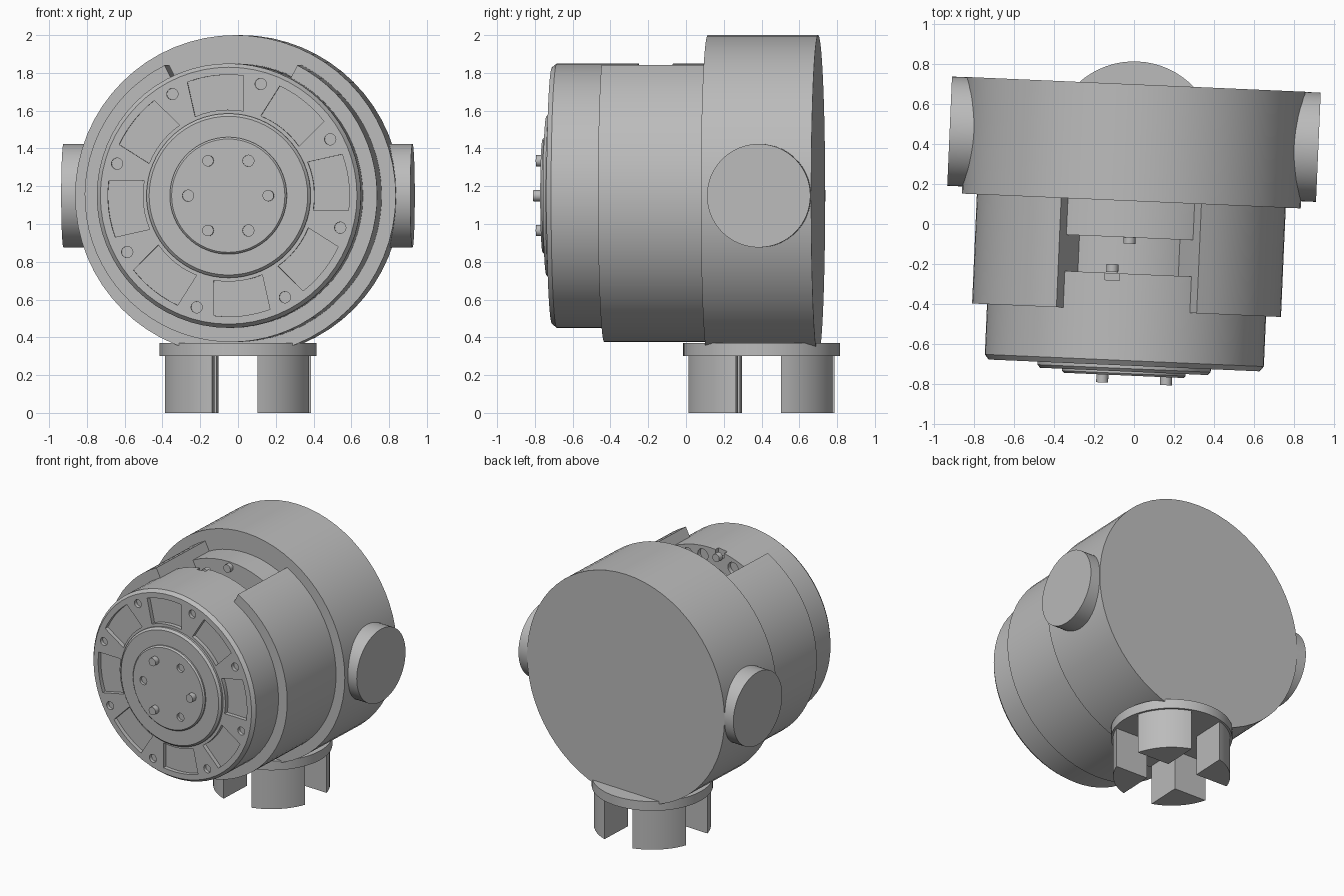
import bpy, bmesh
from math import pi, radians, sin, cos
from mathutils import Matrix

cube = bpy.data.objects.get("Cube")
if cube:
    bpy.data.objects.remove(cube, do_unlink=True)

grey = bpy.data.materials.new("plain_grey")
grey.use_nodes = True
grey.diffuse_color = (0.5, 0.5, 0.5, 1)
grey.node_tree.nodes["Principled BSDF"].inputs["Base Color"].default_value = (0.5, 0.5, 0.5, 1)

TURN = Matrix.Rotation(radians(-2.5), 4, 'Z')
BODY = Matrix.Translation((0, 0.425, 1.15)) @ TURN
FOOT = Matrix.Translation((0, 0.4, 0)) @ TURN
SEGS = 64


def finish(name, bm, frame):
    bmesh.ops.remove_doubles(bm, verts=bm.verts, dist=1e-5)
    bmesh.ops.recalc_face_normals(bm, faces=bm.faces)
    bm.transform(frame)
    mesh = bpy.data.meshes.new(name)
    bm.to_mesh(mesh)
    bm.free()
    mesh.materials.append(grey)
    obj = bpy.data.objects.new(name, mesh)
    bpy.context.collection.objects.link(obj)
    return obj


def lathe(name, profile, start=0.0, sweep=2 * pi):
    """Revolve (radius, depth) points about the body axis; a part sweep gets end caps."""
    bm = bmesh.new()
    full = sweep > 6.28
    rings = []
    for i in range(SEGS + 1):
        a = start + sweep * i / SEGS
        rings.append([bm.verts.new((r * cos(a), y, r * sin(a))) for r, y in profile])
    n = len(profile)
    for a, b in zip(rings, rings[1:]):
        for j in range(n if not full else n - 1):
            k = (j + 1) % n
            bm.faces.new((a[j], a[k], b[k], b[j]))
    if not full:
        bm.faces.new(rings[0])
        bm.faces.new(rings[-1])
    bmesh.ops.dissolve_degenerate(bm, dist=1e-6, edges=bm.edges)
    return finish(name, bm, BODY)


def drum(name, radius, front, back):
    return lathe(name, [(0, front), (radius, front), (radius, back), (0, back)])


def add_rod(bm, radius, length, centre, axis='Y', segs=16):
    turn = {'X': Matrix.Rotation(pi / 2, 4, 'Y'), 'Y': Matrix.Rotation(pi / 2, 4, 'X'),
            'Z': Matrix.Identity(4)}[axis]
    bmesh.ops.create_cone(bm, cap_ends=True, segments=segs, radius1=radius, radius2=radius,
                          depth=length, matrix=Matrix.Translation(centre) @ turn)


def add_box(bm, size, centre):
    bmesh.ops.create_cube(bm, size=1, matrix=Matrix.Translation(centre) @ Matrix.Diagonal((*size, 1)))


def cut(obj, cutter):
    cutter.hide_render = True
    mod = obj.modifiers.new("cut", 'BOOLEAN')
    mod.operation, mod.solver, mod.object = 'DIFFERENCE', 'EXACT', cutter
    bpy.context.view_layer.objects.active = obj
    bpy.ops.object.modifier_apply(modifier=mod.name)
    bpy.data.objects.remove(cutter, do_unlink=True)


parts = []

# Rear housing and its two side bosses
parts.append(drum("rear_housing", 0.85, -0.31, 0.275))
for name, side in (("left_boss", 1), ("right_boss", -1)):
    bm = bmesh.new()
    add_rod(bm, 0.274, 0.425, (side * 0.7125, 0, 0), 'X', SEGS)
    parts.append(finish(name, bm, BODY))

# Thick sleeve, open at the top
half = radians(27)
parts.append(lathe("notched_sleeve", [(0.555, -0.858), (0.775, -0.858), (0.775, -0.3), (0.555, -0.3)],
                   pi / 2 + half, 2 * pi - 2 * half))

# Plates and core seen through the opening
parts.append(drum("rear_plate", 0.70, -0.493, -0.25))
parts.append(drum("core", 0.55, -0.7, -0.45))

# Front drum with bevelled rim
front = lathe("front_drum", [(0, -1.135), (0.68, -1.135), (0.70, -1.11), (0.70, -0.675), (0, -0.675)])
parts.append(front)

# Recessed windows, screw holes and a top notch in the front drum
bm = bmesh.new()
for i in range(8):
    mid = radians(6.5 + 45 * i)
    outline = []
    for r, spread in ((0.455, 16.5), (0.64, -13.5)):
        for j in range(7):
            a = mid + radians(spread) * (j / 3 - 1)
            outline.append((r * cos(a), r * sin(a)))
    face = bm.faces.new([bm.verts.new((x, -1.2, z)) for x, z in outline])
    corners = [e for e in face.edges]
    solid = bmesh.ops.extrude_face_region(bm, geom=[face])
    bmesh.ops.translate(bm, vec=(0, 0.095, 0),
                        verts=[v for v in solid["geom"] if isinstance(v, bmesh.types.BMVert)])
    a = mid + radians(22.5)
    add_rod(bm, 0.03, 0.1, (0.615 * cos(a), -1.16, 0.615 * sin(a)))
add_box(bm, (0.075, 0.07, 0.08), (-0.08, -0.675, 0.69))
for a in (radians(d) for d in (72, 84, 108)):
    add_rod(bm, 0.045, 0.06, (0.63 * cos(a), -0.675, 0.63 * sin(a)))
cut(front, finish("front_cutter", bm, BODY))

# Bolts inside the opening
bm = bmesh.new()
add_rod(bm, 0.03, 0.04, (0, -0.505, 0.66))
add_rod(bm, 0.03, 0.04, (-0.08, -0.65, 0.66))
parts.append(finish("inner_bolts", bm, BODY))

# Raised hub ring and centre disc
parts.append(lathe("hub_ring", [(0, -1.165), (0.42, -1.165), (0.435, -1.15), (0.435, -1.1), (0, -1.1)]))
disc = lathe("centre_disc", [(0, -1.185), (0.30, -1.185), (0.31, -1.175), (0.31, -1.15), (0, -1.15)])
parts.append(disc)

# Alternating pins and holes on the centre disc
pins, holes = bmesh.new(), bmesh.new()
for i in range(6):
    a = radians(60 * i)
    spot = (0.213 * cos(a), -1.195, 0.213 * sin(a))
    add_rod(holes if i % 2 else pins, 0.03, 0.06, spot)
parts.append(finish("pins", pins, BODY))
cut(disc, finish("hole_cutter", holes, BODY))

# Foot: collar and four prongs split by a cross slot
bm = bmesh.new()
add_rod(bm, 0.415, 0.07, (0, 0, 0.335), 'Z', SEGS)
parts.append(finish("foot_collar", bm, FOOT))
bm = bmesh.new()
add_rod(bm, 0.40, 0.31, (0, 0, 0.155), 'Z', SEGS)
prongs = finish("foot_prongs", bm, FOOT)
parts.append(prongs)
for size in ((0.24, 1, 0.4), (1, 0.24, 0.4)):
    bm = bmesh.new()
    add_box(bm, size, (0, 0, 0.1))
    cut(prongs, finish("slot_cutter", bm, FOOT))

# Smooth curved walls, keep edges crisp
bpy.ops.object.select_all(action='DESELECT')
for obj in parts:
    obj.select_set(True)
bpy.context.view_layer.objects.active = parts[0]
bpy.ops.object.shade_smooth_by_angle(angle=radians(30))
